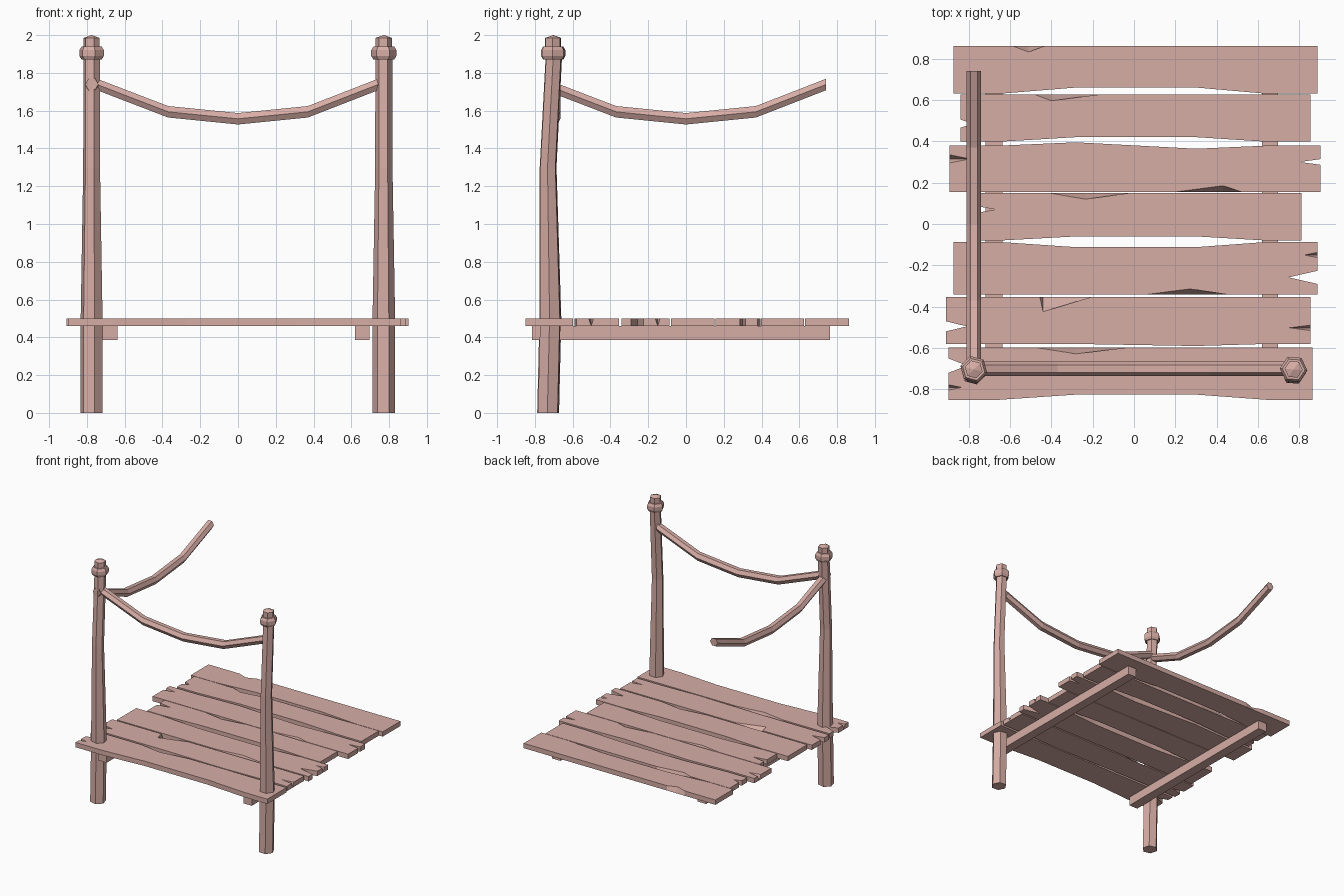
import bpy, bmesh, math

if "Cube" in bpy.data.objects:
    bpy.data.objects.remove(bpy.data.objects["Cube"])

wood = bpy.data.materials.new("wood")
wood.diffuse_color = (0.68, 0.42, 0.38, 1)
wood.use_nodes = True
wood.node_tree.nodes["Principled BSDF"].inputs["Base Color"].default_value = wood.diffuse_color


def finish(name, bm):
    bmesh.ops.remove_doubles(bm, verts=bm.verts, dist=0.0005)
    bmesh.ops.recalc_face_normals(bm, faces=bm.faces)
    me = bpy.data.meshes.new(name)
    bm.to_mesh(me)
    bm.free()
    me.materials.append(wood)
    ob = bpy.data.objects.new(name, me)
    bpy.context.collection.objects.link(ob)
    return ob


def loft(name, rings):
    """Skin a list of equal-sized point rings and close both ends."""
    bm = bmesh.new()
    vs = [[bm.verts.new(p) for p in ring] for ring in rings]
    n = len(vs[0])
    for a, b in zip(vs, vs[1:]):
        for i in range(n):
            bm.faces.new((a[i], a[(i + 1) % n], b[(i + 1) % n], b[i]))
    bm.faces.new(vs[0][::-1])
    bm.faces.new(vs[-1])
    return finish(name, bm)


def hexagon(r, turn=0):
    return [(r * math.cos(math.radians(60 * i + turn)),
             r * math.sin(math.radians(60 * i + turn))) for i in range(6)]


def column(name, x, turn, profile):
    """Six-sided upright; profile rows are (z, y, radius)."""
    return loft(name, [[(x + a, y + b, z) for a, b in hexagon(r, turn)]
                       for z, y, r in profile])


# Posts, each with a bevelled collar and a pointed knob
for side, x, turn in (("left", -0.775, -15), ("right", 0.772, -4)):
    column(side + "_post", x, turn,
           [(0, -0.73, 0.06), (0.5, -0.718, 0.06), (1.3, -0.73, 0.046), (1.88, -0.70, 0.045)])
    column(side + "_collar", x, turn,
           [(1.87, -0.703, 0.055), (1.89, -0.703, 0.067), (1.92, -0.703, 0.067), (1.94, -0.703, 0.055)])
    column(side + "_knob", x, turn,
           [(1.93, -0.703, 0.044), (1.985, -0.703, 0.044), (2.0, -0.703, 0.001)])

# Sagging ropes, six-sided with vertical end cuts
sag = [(-0.75, 1.74), (-0.37, 1.594), (0, 1.557), (0.37, 1.594), (0.74, 1.738)]
loft("front_rope", [[(s, -0.70 + a, z + b) for a, b in hexagon(0.035)] for s, z in sag])
loft("side_rope", [[(-0.774 + a, s, z + b) for a, b in hexagon(0.035)] for s, z in sag])

# Joists under the deck
for side, x0, x1 in (("left", -0.717, -0.637), ("right", 0.62, 0.697)):
    loft(side + "_joist", [[(x0, y, 0.387), (x1, y, 0.387), (x1, y, 0.46), (x0, y, 0.46)]
                           for y in (-0.815, 0.762)])


def plank(name, x0, x1, ya, yb, warp, chip, left, right):
    """ya is the warped edge, yb the chipped edge; cracks are (y, half width, depth, through)."""
    s = 1 if yb > ya else -1
    pts = []                                   # pairs of top and bottom points

    def same(x, y):
        pts.append(((x, y), (x, y)))

    def cracks(x, inward, rows):
        for y, h, d, through in rows:
            if through:
                same(x, y - s * h)
                same(x + inward * d, y)
                same(x, y + s * h)
            else:                              # split that closes towards the underside
                for px, py in ((x, y - s * h), (x + inward * d, y), (x, y + s * h)):
                    pts.append(((px, py), (x, y)))

    same(x0, ya)
    same(-0.65, ya)
    same(-0.28, ya + s * warp[0])
    same(0.30, ya + s * warp[1])
    same(0.64, ya)
    same(x1, ya)
    cracks(x1, -1, sorted(right, key=lambda c: s * c[0]))
    same(x1, yb)
    a, t, b, d = chip
    same(b, yb)
    pts.append(((t, yb - s * d), (t, yb)))
    same(a, yb)
    same(x0, yb)
    cracks(x0, 1, sorted(left, key=lambda c: -s * c[0]))
    # left cracks run back towards ya, so their order is reversed
    k = len(left) * 3
    for i in range(len(pts) - k, len(pts), 3):
        pts[i], pts[i + 2] = pts[i + 2], pts[i]
    loft(name, [[(*bot, 0.46) for top, bot in pts], [(*top, 0.50) for top, bot in pts]])


# Deck planks from back to front
planks = [
    (-0.874, 0.888, 0.63, 0.862, (0.03, 0.03), (-0.59, -0.51, -0.43, 0.03), [], []),
    (-0.84, 0.854, 0.398, 0.626, (0.022, 0.022), (-0.48, -0.40, -0.17, 0.03),
     [(0.485, 0.02, 0.06, 1)], []),
    (-0.893, 0.903, 0.379, 0.155, (-0.016, 0.015), (0.20, 0.43, 0.52, 0.03),
     [(0.315, 0.02, 0.10, 0)], [(0.30, 0.014, 0.10, 1)]),
    (-0.78, 0.81, -0.08, 0.15, (0.02, 0.02), (-0.41, -0.235, -0.02, 0.03),
     [(0.07, 0.02, 0.11, 1)], []),
    (-0.874, 0.888, -0.087, -0.342, (0.025, 0.025), (0.05, 0.27, 0.46, 0.028),
     [], [(-0.15, 0.013, 0.065, 0), (-0.258, 0.032, 0.14, 1)]),
    (-0.908, 0.854, -0.58, -0.354, (0, -0.01), (-0.455, -0.44, -0.21, 0.07),
     [(-0.495, 0.024, 0.10, 1)], [(-0.502, 0.013, 0.105, 0)]),
    (-0.898, 0.864, -0.85, -0.598, (0.025, 0.025), (-0.47, -0.28, -0.04, 0.03),
     [(-0.685, 0.035, 0.09, 1), (-0.79, 0.013, 0.065, 0)], []),
]
for i, p in enumerate(planks):
    plank(f"deck_plank_{i + 1}", *p)
